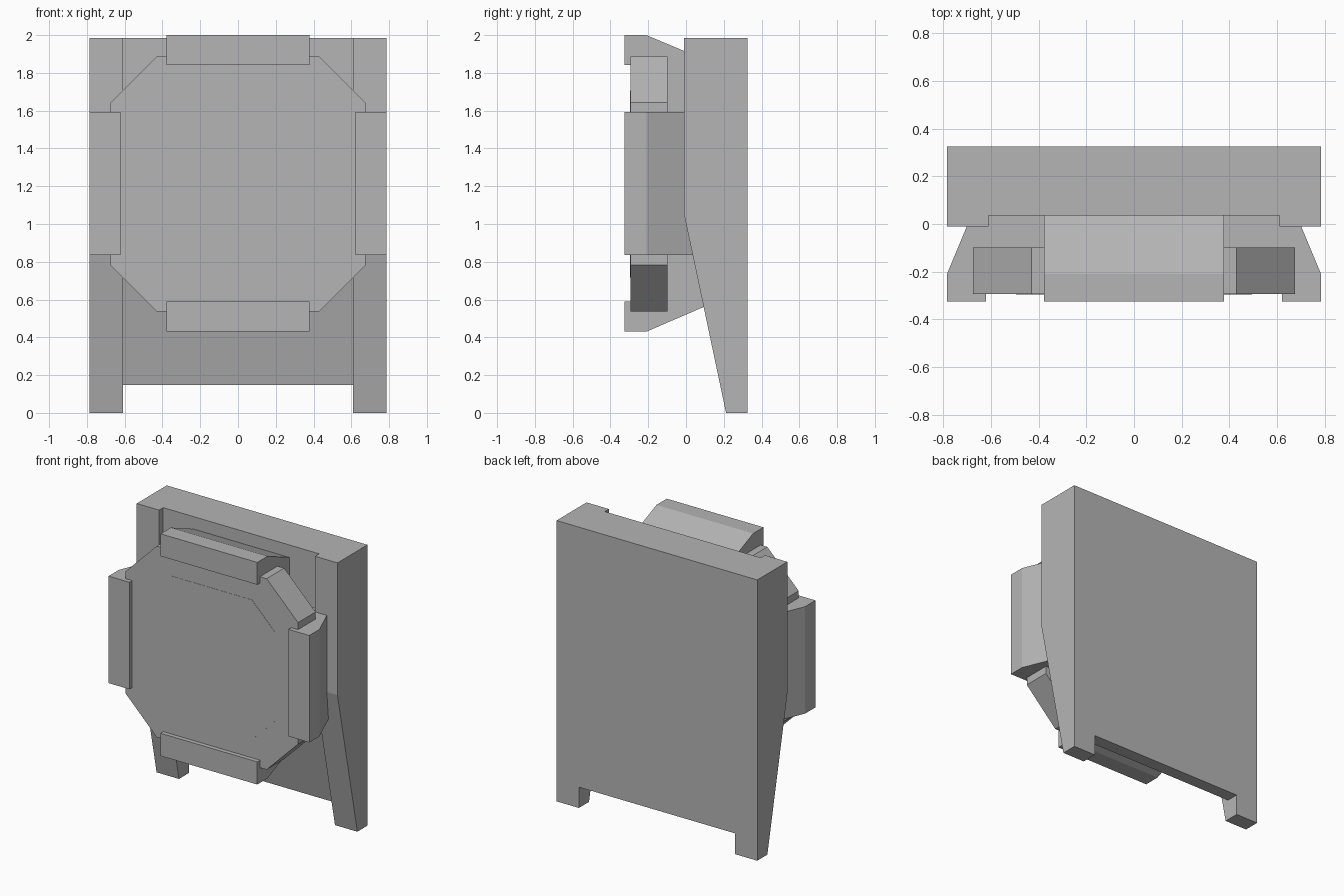
import bpy, bmesh
from mathutils import Vector

if "Cube" in bpy.data.objects:
    bpy.data.objects.remove(bpy.data.objects["Cube"])

# Mid grey finish shared by all parts
grey = bpy.data.materials.new("grey")
grey.diffuse_color = (0.46, 0.46, 0.46, 1)
grey.use_nodes = True
grey.node_tree.nodes["Principled BSDF"].inputs["Base Color"].default_value = grey.diffuse_color


def prism(name, outline, to_point, a, b):
    """Extrude a 2D outline from depth a to depth b."""
    bm = bmesh.new()
    face = bm.faces.new([bm.verts.new(to_point(u, v, a)) for u, v in outline])
    offset = Vector(to_point(0, 0, b)) - Vector(to_point(0, 0, a))
    ext = bmesh.ops.extrude_face_region(bm, geom=[face], use_keep_orig=True)
    verts = [g for g in ext["geom"] if isinstance(g, bmesh.types.BMVert)]
    bmesh.ops.translate(bm, verts=verts, vec=offset)
    bmesh.ops.recalc_face_normals(bm, faces=bm.faces[:])
    me = bpy.data.meshes.new(name)
    bm.to_mesh(me)
    bm.free()
    me.materials.append(grey)
    ob = bpy.data.objects.new(name, me)
    bpy.context.collection.objects.link(ob)
    return ob


def along_x(y, z, d):
    return (d, y, z)


def along_y(x, z, d):
    return (x, d, z)


def along_z(x, y, d):
    return (x, y, d)


def octagon(cz, hw, hh, cut):
    """Rectangle with cut corners, in x and z."""
    pts = [(hw, hh - cut), (hw - cut, hh), (cut - hw, hh), (-hw, hh - cut)]
    pts += [(-x, -z) for x, z in pts]
    return [(x, cz + z) for x, z in pts]


# Side posts with tapered feet
post = [(-0.01, 1.985), (0.325, 1.985), (0.325, 0), (0.212, 0), (-0.01, 1.05)]
for side, s in (("left", -1), ("right", 1)):
    prism("post_" + side, post, along_x, s * 0.61, s * 0.785)

# Back panel, set back from the posts all the way down
panel = [(0.036, 1.985), (0.325, 1.985), (0.325, 0.147), (0.235, 0.147), (0.036, 1.05)]
prism("back_panel", panel, along_x, -0.61, 0.61)

# Upright clamp bar with a lip at the top and bottom
upright = [(-0.325, 1.842), (-0.325, 2.0), (-0.21, 2.0), (0.04, 1.895),
           (0.04, 0.95), (0.15, 0.585), (-0.21, 0.43), (-0.325, 0.43),
           (-0.325, 0.59), (-0.27, 0.59), (-0.27, 1.842)]
prism("upright_clamp", upright, along_x, -0.378, 0.378)

# Cross clamp bar with a lip at each side
half = [(0.622, -0.27), (0.622, -0.325), (0.785, -0.325), (0.785, -0.21), (0.66, 0.09)]
cross = half + [(-x, y) for x, y in reversed(half)]
prism("cross_clamp", cross, along_z, 0.836, 1.592)

# Octagonal plate held by the clamps, and its thin raised face
prism("octagon_plate", octagon(1.212, 0.675, 0.675, 0.245), along_y, -0.294, -0.098)
prism("plate_face", octagon(1.212, 0.495, 0.495, 0.18), along_y, -0.2955, -0.28)
